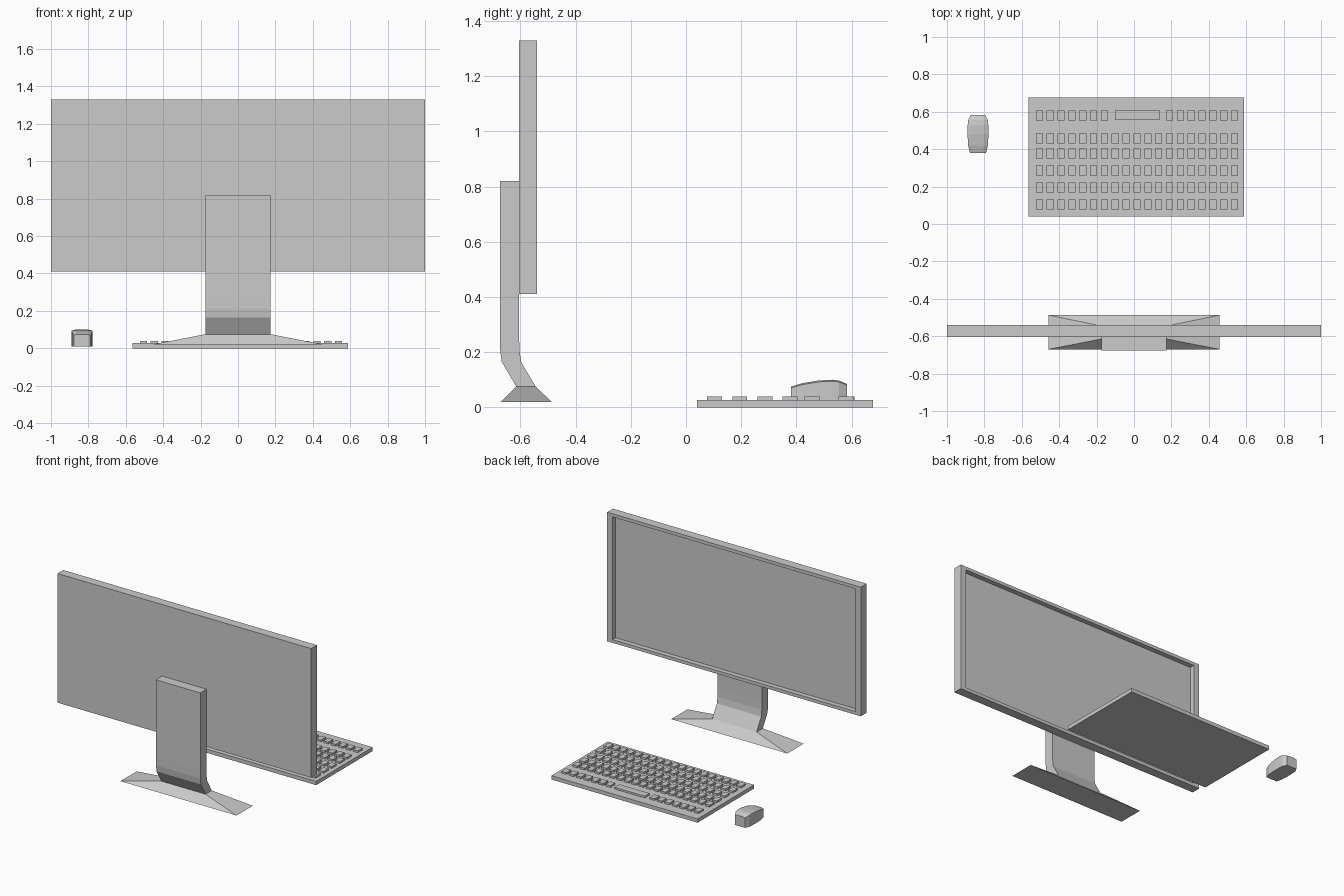
import bpy, bmesh
from mathutils import Vector, Matrix

if "Cube" in bpy.data.objects:
    bpy.data.objects.remove(bpy.data.objects["Cube"], do_unlink=True)

# One plain grey for everything
grey = bpy.data.materials.new("light grey")
grey.use_nodes = True
grey.diffuse_color = (0.6, 0.6, 0.6, 1)
grey.node_tree.nodes["Principled BSDF"].inputs["Base Color"].default_value = (0.6, 0.6, 0.6, 1)


def finish(bm, name):
    bmesh.ops.recalc_face_normals(bm, faces=bm.faces)
    mesh = bpy.data.meshes.new(name)
    bm.to_mesh(mesh)
    bm.free()
    mesh.materials.append(grey)
    obj = bpy.data.objects.new(name, mesh)
    bpy.context.collection.objects.link(obj)
    return obj


def add_box(bm, lo, hi):
    lo, hi = Vector(lo), Vector(hi)
    matrix = Matrix.Translation((lo + hi) / 2) @ Matrix.Diagonal((*(hi - lo), 1))
    return bmesh.ops.create_cube(bm, size=1, matrix=matrix)["verts"]


def loft(name, sections):
    """Skin a row of closed cross-sections and cap both ends."""
    bm = bmesh.new()
    rings = [[bm.verts.new(p) for p in s] for s in sections]
    n = len(rings[0])
    for a, b in zip(rings, rings[1:]):
        for i in range(n):
            j = (i + 1) % n
            bm.faces.new((a[i], a[j], b[j], b[i]))
    bm.faces.new(rings[0])
    bm.faces.new(rings[-1])
    return finish(bm, name)


def rect(hx, y0, y1, z):
    return [(-hx, y0, z), (hx, y0, z), (hx, y1, z), (-hx, y1, z)]


# Monitor: a slab with a recessed screen on its +y face
bm = bmesh.new()
add_box(bm, (-1, -0.605, 0.41), (1, -0.54, 1.33))
bm.normal_update()
face = max(bm.faces, key=lambda f: f.normal.y)
face = bmesh.ops.extrude_discrete_faces(bm, faces=[face])["faces"][0]
bmesh.ops.scale(bm, vec=(0.957, 1, 0.95), verts=face.verts,
                space=Matrix.Translation((0, 0, -0.87)))
face = bmesh.ops.extrude_discrete_faces(bm, faces=[face])["faces"][0]
bmesh.ops.translate(bm, vec=(0, -0.035, 0), verts=face.verts)
finish(bm, "monitor")

# Stand column, bending forward at the bottom
column = [(-0.615, 0.075), (-0.668, 0.165), (-0.674, 0.21), (-0.675, 0.27), (-0.675, 0.82)]
loft("stand_column", [rect(0.175, y, y + 0.07, z) for y, z in column])

# Stand base, a wide sloping foot
loft("stand_base", [rect(0.458, -0.67, -0.487, 0.02), rect(0.175, -0.615, -0.545, 0.075)])

# Keyboard body
bm = bmesh.new()
add_box(bm, (-0.565, 0.04, 0), (0.588, 0.677, 0.027))
finish(bm, "keyboard_body")

# Keys: five full rows, and a sixth broken by the space bar
bm = bmesh.new()
for row, y in enumerate((0.104, 0.195, 0.286, 0.377, 0.457, 0.58)):
    for col in range(19):
        if row == 5 and 6 < col < 12:
            continue
        x = -0.506 + col * 0.058
        add_box(bm, (x - 0.019, y - 0.027, 0.02), (x + 0.019, y + 0.027, 0.04))
finish(bm, "keys")
bm = bmesh.new()
add_box(bm, (-0.102, 0.556, 0.02), (0.135, 0.61, 0.04))
finish(bm, "space_bar")

# Mouse: stations of y, half width and shoulder height
stations = [(0.38, 0.043, 0.07), (0.42, 0.053, 0.082), (0.48, 0.056, 0.092),
            (0.53, 0.055, 0.095), (0.555, 0.053, 0.092), (0.583, 0.038, 0.08)]
sections = []
for y, w, z in stations:
    half = [(w, 0.01), (w, z), (w * 0.6, z + 0.005)]
    outline = half + [(-x, h) for x, h in reversed(half)]
    sections.append([(x - 0.834, y, h) for x, h in outline])
loft("mouse", sections)
